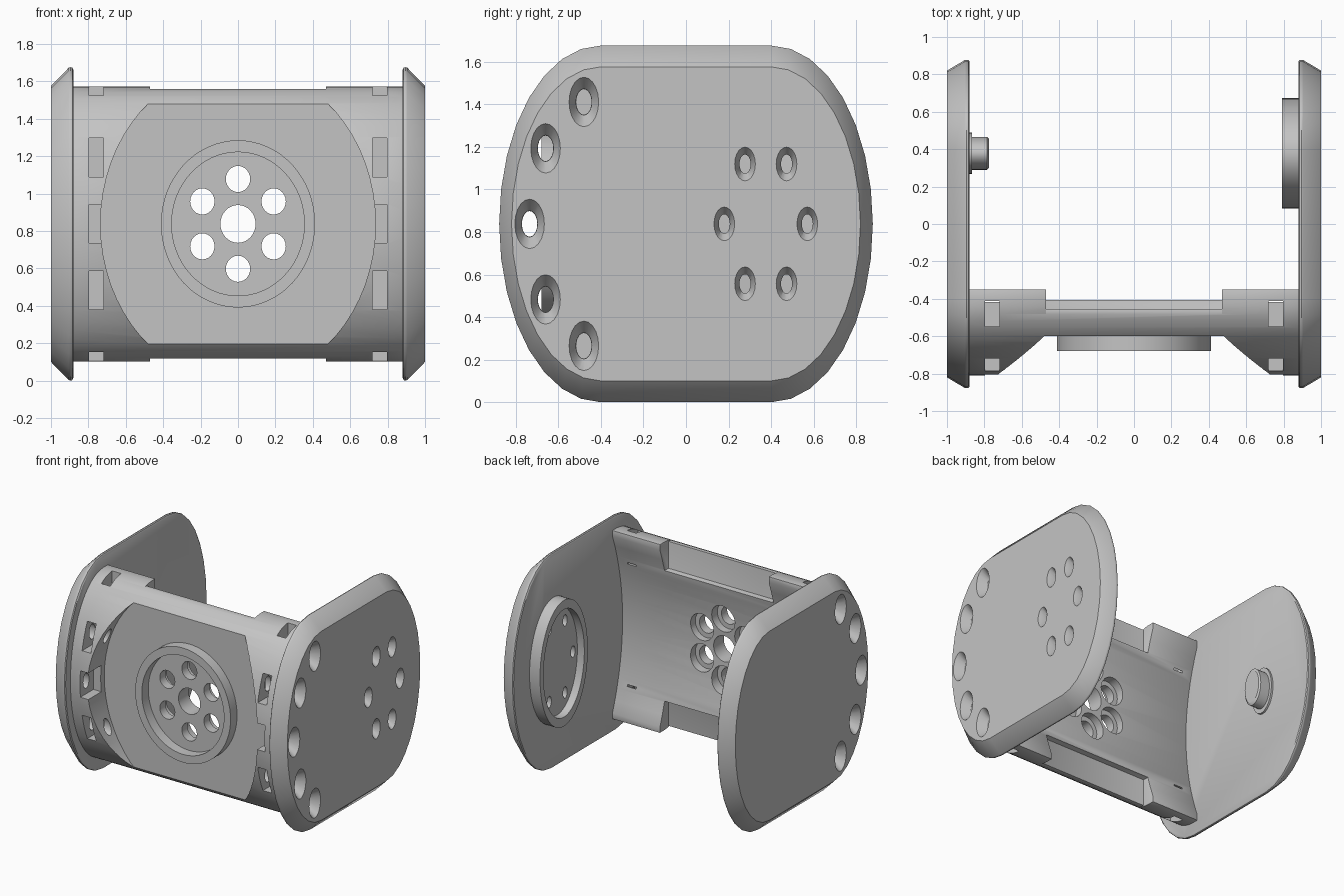
import bpy, bmesh, math
from mathutils import Matrix

if "Cube" in bpy.data.objects:
    bpy.data.objects.remove(bpy.data.objects["Cube"])

MID = 0.838     # height of the middle axis
PIVOT = 0.375   # y of the hinge axis
grey = bpy.data.materials.new("plain_grey")
grey.use_nodes = True
grey.diffuse_color = (0.55, 0.55, 0.55, 1)
grey.node_tree.nodes["Principled BSDF"].inputs["Base Color"].default_value = (0.55, 0.55, 0.55, 1)


def finish(bm, name):
    bm.normal_update()
    bmesh.ops.recalc_face_normals(bm, faces=bm.faces)
    mesh = bpy.data.meshes.new(name)
    bm.to_mesh(mesh)
    bm.free()
    mesh.materials.append(grey)
    obj = bpy.data.objects.new(name, mesh)
    bpy.context.collection.objects.link(obj)
    return obj


def loft(name, loops):
    """Closed solid through matching loops of points."""
    bm = bmesh.new()
    rings = [[bm.verts.new(p) for p in loop] for loop in loops]
    n = len(rings[0])
    for a, b in zip(rings, rings[1:]):
        for i in range(n):
            j = (i + 1) % n
            bm.faces.new((a[i], a[j], b[j], b[i]))
    bm.faces.new(rings[0])
    bm.faces.new(rings[-1])
    return finish(bm, name)


def drum(name, axis, centre, radii, start, end, taper=1.0, sides=32):
    """Elliptical cylinder or cone along x (radii y, z) or y (radii x, z)."""
    bm = bmesh.new()
    bmesh.ops.create_cone(bm, cap_ends=True, segments=sides, radius1=1, radius2=taper, depth=1)
    ru, rz = radii
    m, length = (start + end) / 2, end - start
    if axis == "x":
        cols = [(0, ru, 0, 0), (0, 0, rz, 0), (length, 0, 0, 0), (m, centre[0], centre[1], 1)]
    else:
        cols = [(0, 0, rz, 0), (ru, 0, 0, 0), (0, length, 0, 0), (centre[0], m, centre[1], 1)]
    bm.transform(Matrix(cols).transposed())
    return finish(bm, name)


def box(name, x, y, z):
    bm = bmesh.new()
    bmesh.ops.create_cube(bm, size=1)
    size = Matrix.Diagonal((abs(x[1] - x[0]), y[1] - y[0], z[1] - z[0], 1))
    bm.transform(Matrix.Translation((sum(x) / 2, sum(y) / 2, sum(z) / 2)) @ size)
    return finish(bm, name)


def apply_modifier(obj, mod):
    bpy.context.view_layer.objects.active = obj
    bpy.ops.object.modifier_apply(modifier=mod.name)


def cut(obj, cutter):
    mod = obj.modifiers.new("cut", "BOOLEAN")
    mod.operation = "DIFFERENCE"
    mod.solver = "EXACT"
    mod.object = cutter
    cutter.hide_render = True
    apply_modifier(obj, mod)
    bpy.data.objects.remove(cutter)


def smooth(obj):
    bpy.ops.object.select_all(action="DESELECT")
    obj.select_set(True)
    bpy.context.view_layer.objects.active = obj
    bpy.ops.object.shade_smooth_by_angle(angle=math.radians(30))


def plate_outline(x, inset):
    """Flat top and bottom with elliptical ends."""
    ry, rz = 0.478 - inset * 0.58, MID - inset
    pts = []
    for side in (1, -1):
        for i in range(17):
            a = side * math.pi / 2 - math.pi * i / 16
            pts.append((x, side * 0.4 + ry * math.cos(a) * 1.0, MID + rz * math.sin(a)))
    return pts


screws = [(-0.48, 0.573), (-0.66, 0.355), (-0.735, 0), (-0.66, -0.355), (-0.48, -0.573)]
hexagon = [(math.cos(k * math.pi / 3), math.sin(k * math.pi / 3)) for k in range(6)]

# Central body: curved front, shallow hollow at the back
profile = [(-0.35, MID + 0.735)]
for i in range(33):
    a = math.pi * i / 32
    profile.append((-0.4 - 0.41 * math.sin(a), MID + 0.735 * math.cos(a)))
profile.append((-0.35, MID - 0.735))
for i in range(17):
    t = i / 8 - 1
    profile.append((-0.35 - 0.125 * (1 - t * t), MID + 0.69 * t))
body = loft("central_body", [[(x, y, z) for y, z in profile] for x in (-0.885, 0.885)])

# Recess between the corner tabs, then softened edges
for s in (1, -1):
    for y0, h in ((-0.455, 0.51), (-1, 0.72)):
        z = sorted((MID + s * h, MID + s * 0.9))
        cut(body, box("tab_cutter", (-0.47, 0.47), (y0, 0), z))
bevel = body.modifiers.new("soft_edges", "BEVEL")
bevel.width = 0.018
bevel.segments = 2
bevel.limit_method = "ANGLE"
bevel.angle_limit = math.radians(40)
apply_modifier(body, bevel)

# Flat front face and nut pockets
cut(body, drum("face_cutter", "y", (0, MID), (0.735, 0.85), -1.2, -0.6, sides=64))
for s in (1, -1):
    x = (s * 0.72, s * 0.797)
    for y, dz in screws:
        if abs(dz) > 0.5:
            z = sorted((MID + math.copysign(0.47, dz), MID + math.copysign(0.9, dz)))
            cut(body, box("pocket_cutter", x, (y - 0.067, y + 0.067), z))
        else:
            cut(body, box("pocket_cutter", x, (-1, y + 0.09), (MID + dz - 0.103, MID + dz + 0.103)))
        cut(body, drum("screw_cutter", "x", (y, MID + dz), (0.036, 0.06), s * 0.6, s * 1.1, sides=20))

# Centre bore and ring of counterbored holes
cut(body, drum("bore_cutter", "y", (0, MID), (0.094, 0.101), -1, 0))
for c, d in hexagon:
    centre = (0.22 * d, MID + 0.24 * c)
    cut(body, drum("hole_cutter", "y", centre, (0.065, 0.07), -1, 0, sides=24))
    cut(body, drum("counterbore_cutter", "y", centre, (0.1, 0.107), -0.53, 0, sides=24))
smooth(body)

# Front mounting ring
ring = drum("front_ring", "y", (0, MID), (0.412, 0.447), -0.68, -0.595, sides=64)
cut(ring, drum("ring_cutter", "y", (0, MID), (0.355, 0.384), -0.8, -0.5, sides=64))
smooth(ring)

# Side plates with countersunk screw holes
for s, name in ((1, "left_plate"), (-1, "right_plate")):
    levels = ((0.88, 0.015), (0.886, 0.003), (0.895, 0), (0.905, 0.003), (1, 0.1))
    plate = loft(name, [plate_outline(s * x, inset) for x, inset in levels])
    for y, dz in screws:
        c = (y, MID + dz)
        cut(plate, drum("screw_cutter", "x", c, (0.037, 0.061), s * 0.8, s * 1.1, sides=20))
        cut(plate, drum("countersink_cutter", "x", c, (0.07, 0.117), s * 1.001, s * 0.93, 0.53, sides=20))
    if s > 0:
        for c, d in hexagon:
            p = (PIVOT + 0.195 * c, MID + 0.325 * d)
            cut(plate, drum("bolt_cutter", "x", p, (0.026, 0.045), 0.8, 1.1, sides=20))
            cut(plate, drum("countersink_cutter", "x", p, (0.049, 0.08), 1.001, 0.95, 0.53, sides=20))
    smooth(plate)

# Hinge ring on the inside of the left plate
hub = drum("hinge_ring", "x", (PIVOT + 0.003, MID), (0.295, 0.492), 0.79, 0.885, sides=64)
cut(hub, drum("hub_cutter", "x", (PIVOT + 0.003, MID), (0.252, 0.42), 0.7, 0.85, sides=64))
for c, d in hexagon:
    cut(hub, drum("bolt_cutter", "x", (PIVOT + 0.195 * c, MID + 0.325 * d), (0.026, 0.045), 0.7, 1, sides=20))
smooth(hub)

# Hinge post on the inside of the right plate
for name, radii, start, end, taper in (
    ("post_flange", (0.11, 0.183), -0.885, -0.865, 1),
    ("hinge_post", (0.088, 0.147), -0.87, -0.785, 1),
    ("post_tip", (0.088, 0.147), -0.785, -0.775, 0.88),
):
    smooth(drum(name, "x", (PIVOT + 0.003, MID), radii, start, end, taper))
